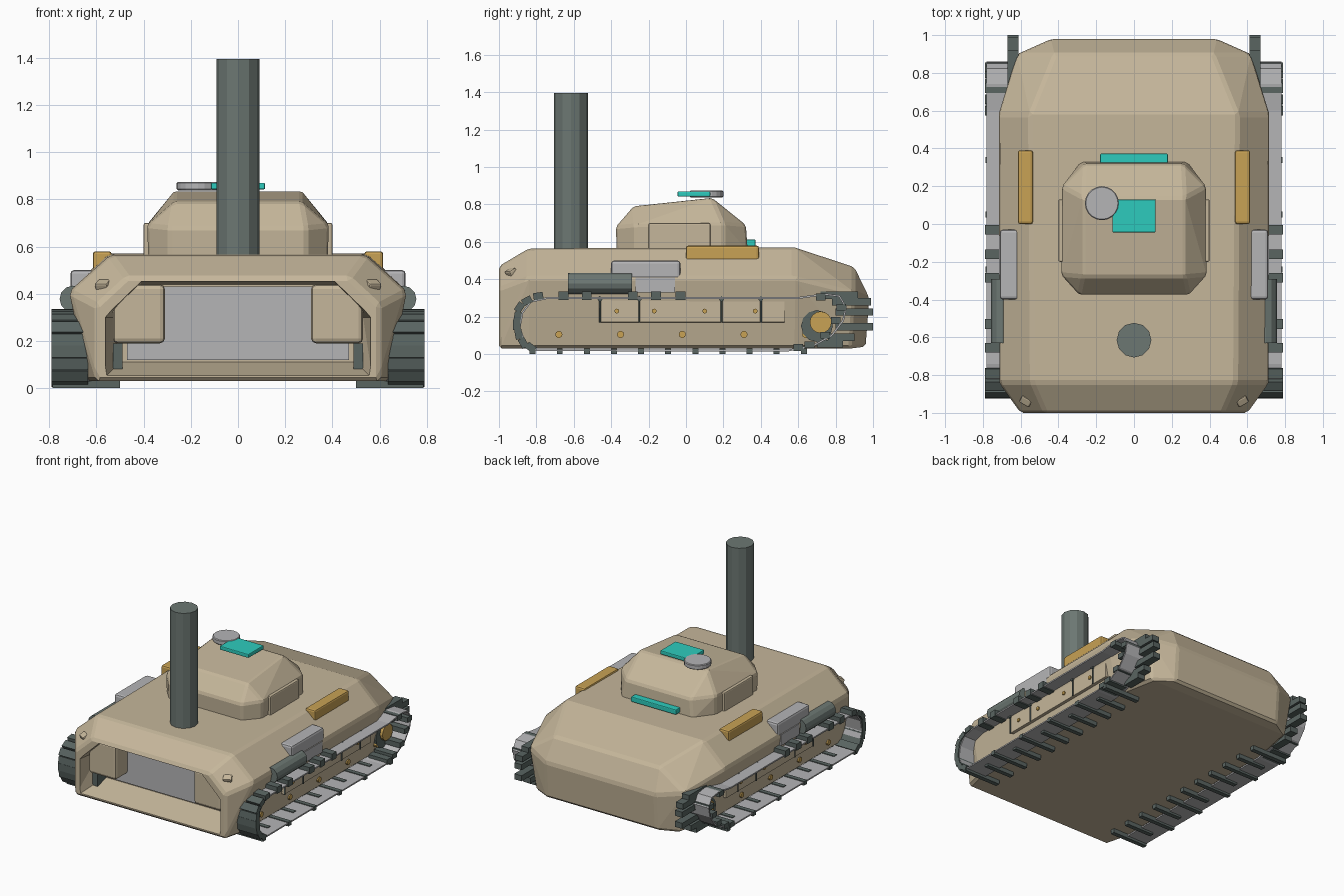
import bpy, bmesh, math
from mathutils import Vector, Matrix

if "Cube" in bpy.data.objects:
    bpy.data.objects.remove(bpy.data.objects["Cube"])


def mat(name, col):
    m = bpy.data.materials.new(name)
    m.diffuse_color = (*col, 1)
    m.use_nodes = True
    m.node_tree.nodes["Principled BSDF"].inputs["Base Color"].default_value = m.diffuse_color
    return m


TAN = mat("sand", (0.56, 0.47, 0.325))
GREY = mat("light_grey", (0.46, 0.46, 0.47))
STEEL = mat("steel_green", (0.15, 0.185, 0.17))
RUBBER = mat("dark_rubber", (0.10, 0.128, 0.12))
GOLD = mat("ochre", (0.58, 0.36, 0.09))
TEAL = mat("teal", (0.027, 0.60, 0.51))


def finish(name, bm, material, bevel=0, segs=1):
    bmesh.ops.recalc_face_normals(bm, faces=bm.faces)
    me = bpy.data.meshes.new(name)
    bm.to_mesh(me)
    bm.free()
    me.materials.append(material)
    ob = bpy.data.objects.new(name, me)
    bpy.context.collection.objects.link(ob)
    if bevel:
        b = ob.modifiers.new("bevel", 'BEVEL')
        b.width, b.segments, b.limit_method = bevel, segs, 'ANGLE'
        b.angle_limit = math.radians(20)
    return ob


def add_box(bm, lo, hi, rot=None):
    lo, hi = Vector(lo), Vector(hi)
    m = Matrix.Translation((lo + hi) / 2)
    if rot:
        m = m @ rot
    bmesh.ops.create_cube(bm, size=1, matrix=m @ Matrix.Diagonal((*(hi - lo), 1)))


def box(name, lo, hi, material, bevel=0.0, rot=None):
    bm = bmesh.new()
    add_box(bm, lo, hi, rot)
    return finish(name, bm, material, bevel, 2)


def add_cyl(bm, c, r, h, axis='Z', n=12):
    rot = {'Z': Matrix(), 'X': Matrix.Rotation(math.pi / 2, 4, 'Y'),
           'Y': Matrix.Rotation(math.pi / 2, 4, 'X')}[axis]
    bmesh.ops.create_cone(bm, cap_ends=True, segments=n, radius1=r, radius2=r,
                          depth=h, matrix=Matrix.Translation(c) @ rot)


def cyl(name, c, r, h, material, axis='Z', n=12, bevel=0):
    bm = bmesh.new()
    add_cyl(bm, c, r, h, axis, n)
    return finish(name, bm, material, bevel)


def solid(name, half_points, material, bevel=0):
    """Convex solid from points mirrored across x."""
    bm = bmesh.new()
    for x, y, z in half_points:
        bm.verts.new((x, y, z))
        bm.verts.new((-x, y, z))
    r = bmesh.ops.convex_hull(bm, input=bm.verts)
    junk = {g for g in r["geom_interior"] + r["geom_unused"]
            if isinstance(g, bmesh.types.BMVert)}
    bmesh.ops.delete(bm, geom=list(junk), context='VERTS')
    bmesh.ops.dissolve_limit(bm, angle_limit=math.radians(3), verts=bm.verts, edges=bm.edges)
    return finish(name, bm, material, bevel)


# Hull with bevelled nose and tail
hull = solid("hull", [
    (0.54, -0.84, 0.565), (0.55, 0.58, 0.57),
    (0.715, -0.84, 0.41), (0.72, 0.58, 0.41),
    (0.64, -0.84, 0.03), (0.64, 0.58, 0.03),
    (0.47, -1, 0.47), (0.60, -1, 0.35), (0.60, -1, 0.03),
    (0.42, 0.90, 0.465), (0.62, 0.90, 0.33), (0.44, 0.98, 0.30),
    (0.44, 0.96, 0.04), (0.58, 0.88, 0.03)], TAN, 0.015)

# Front bay cut into the nose
cutter = solid("bay_cutter", [
    (0.41, -1.05, 0.455), (0.57, -1.05, 0.30), (0.57, -1.05, 0.04),
    (0.41, -0.80, 0.44), (0.53, -0.80, 0.30), (0.50, -0.80, 0.11)], TAN)
cutter.hide_render = True
cutter.hide_viewport = True
cut = hull.modifiers.new("bay", 'BOOLEAN')
cut.object, cut.operation, cut.solver = cutter, 'DIFFERENCE', 'EXACT'
box("bay_back_wall", (-0.47, -0.812, 0.12), (0.47, -0.803, 0.43), GREY)

# Turret with chamfered corners
solid("turret", [
    (0.38, -0.27, 0.55), (0.38, 0.20, 0.55), (0.28, 0.33, 0.55), (0.29, -0.37, 0.55),
    (0.385, -0.27, 0.69), (0.38, 0.20, 0.70), (0.26, 0.32, 0.69), (0.29, -0.375, 0.68),
    (0.27, -0.28, 0.79), (0.27, 0.14, 0.835)], TAN, 0.012)

# Chimney post and roof fittings
cyl("post", (0, -0.615, 0.945), 0.092, 0.90, STEEL)
cyl("hatch_disc", (-0.17, 0.11, 0.856), 0.09, 0.035, GREY, n=20, bevel=0.005)
box("roof_panel", (-0.115, -0.045, 0.842), (0.115, 0.13, 0.87), TEAL, 0.006)
box("rear_sensor", (-0.18, 0.315, 0.575), (0.18, 0.372, 0.612), TEAL, 0.006)

# Track path (y, z), starting at the bottom front
path = [(-0.80, 0.02), (0.55, 0.02), (0.68, 0.045), (0.78, 0.10), (0.84, 0.18),
        (0.855, 0.25), (0.82, 0.31), (0.74, 0.32), (0.60, 0.30), (-0.74, 0.30),
        (-0.83, 0.28), (-0.875, 0.22), (-0.89, 0.14), (-0.86, 0.06)]

for s, side in ((1, "right"), (-1, "left")):
    def sbox(name, x0, x1, y0, y1, z0, z1, m, bv=0.0, rot=None):
        xs = sorted((s * x0, s * x1))
        return box(side + "_" + name, (xs[0], y0, z0), (xs[1], y1, z1), m, bv, rot)

    def group_box(bm, x0, x1, y0, y1, z0, z1, rot=None):
        xs = sorted((s * x0, s * x1))
        add_box(bm, (xs[0], y0, z0), (xs[1], y1, z1), rot)

    # Bay pods, cheek plates, stowage and lamps
    sbox("bay_pod", 0.31, 0.53, -0.95, -0.80, 0.19, 0.44, TAN, 0.02)
    sbox("bay_bracket", 0.49, 0.53, -0.90, -0.80, 0.08, 0.19, RUBBER)
    sbox("cheek_plate", 0.36, 0.40, -0.20, 0.13, 0.555, 0.70, TAN, 0.008)
    sbox("ochre_box", 0.535, 0.615, 0.0, 0.39, 0.50, 0.58, GOLD, 0.012)
    sbox("grey_box", 0.61, 0.71, -0.40, -0.03, 0.40, 0.50, GREY, 0.015)
    sbox("grey_bracket", 0.66, 0.715, -0.27, -0.06, 0.33, 0.41, GREY)
    cyl(side + "_canister", (s * 0.70, -0.46, 0.378), 0.056, 0.34, STEEL, 'Y')
    sbox("lamp", 0.54, 0.60, -0.955, -0.91, 0.41, 0.455, TAN, 0.008,
         Matrix.Rotation(s * 0.5, 4, 'Z') @ Matrix.Rotation(0.5, 4, 'X'))

    # Skirt panel with rivets and pins
    sbox("skirt_panel", 0.64, 0.692, -0.46, 0.53, 0.17, 0.32, TAN, 0.004)
    bm = bmesh.new()
    for y in (-0.68, -0.35, -0.02, 0.31, 0.64):
        add_cyl(bm, (s * 0.653, y, 0.105), 0.019, 0.03, 'X', 10)
    for y in (-0.37, -0.17, 0.10, 0.37):
        add_cyl(bm, (s * 0.692, y, 0.23), 0.013, 0.02, 'X', 8)
    finish(side + "_rivets", bm, GOLD)
    bm = bmesh.new()
    for y in (-0.46, -0.25, 0.19, 0.40):
        add_cyl(bm, (s * 0.694, y, 0.24), 0.005, 0.14, 'Z', 6)
        add_cyl(bm, (s * 0.695, y, 0.295), 0.013, 0.02, 'X', 8)
    finish(side + "_pins", bm, RUBBER)

    # Drive hub
    cyl(side + "_sprocket", (s * 0.645, 0.70, 0.15), 0.085, 0.05, RUBBER, 'X', 12)
    cyl(side + "_hub", (s * 0.66, 0.72, 0.17), 0.058, 0.06, GOLD, 'X', 16)

    # Belt loop
    bm = bmesh.new()
    a = [bm.verts.new((s * 0.62, y, z)) for y, z in path]
    b = [bm.verts.new((s * 0.782, y, z)) for y, z in path]
    for i in range(len(path)):
        j = (i + 1) % len(path)
        bm.faces.new((a[i], a[j], b[j], b[i]))
    belt = finish(side + "_belt", bm, GREY)
    sol = belt.modifiers.new("thickness", 'SOLIDIFY')
    sol.thickness, sol.offset = 0.01, 0

    # Front pads follow the curve of the belt
    bm = bmesh.new()
    for y, z, t in ((-0.79, 0.31, 0.15), (-0.85, 0.285, 0.5), (-0.89, 0.25, 1.0),
                    (-0.90, 0.20, 1.4), (-0.905, 0.155, 1.57), (-0.895, 0.105, 1.75),
                    (-0.87, 0.06, 2.1), (-0.83, 0.035, 2.5)):
        group_box(bm, 0.635, 0.79, y - 0.026, y + 0.026, z - 0.019, z + 0.019,
                  Matrix.Rotation(t, 4, 'X'))
    # Upper pads
    for y in (-0.655, -0.53, -0.285, -0.16, -0.03):
        group_box(bm, 0.69, 0.79, y - 0.026, y + 0.026, 0.288, 0.335)
    # Rear pads inside the curve, and longer inner guide bars
    for y, z in ((0.60, 0.035), (0.66, 0.05), (0.745, 0.10), (0.80, 0.18),
                 (0.83, 0.25), (0.72, 0.305)):
        group_box(bm, 0.64, 0.788, y - 0.026, y + 0.026, z - 0.018, z + 0.018)
    for y0, y1, z in ((0.72, 0.92, 0.315), (0.78, 0.99, 0.28), (0.80, 1.0, 0.225),
                      (0.80, 1.0, 0.145), (0.76, 0.90, 0.09), (0.70, 0.84, 0.055)):
        group_box(bm, 0.612, 0.67, y0, y1, z - 0.02, z + 0.02)
    # Bottom pads reach under the hull
    for i in range(11):
        y = -0.82 + i * 0.145
        group_box(bm, 0.50, 0.72 if i % 2 else 0.785, y - 0.016, y + 0.016, 0.0, 0.03)
    finish(side + "_track_pads", bm, RUBBER)
